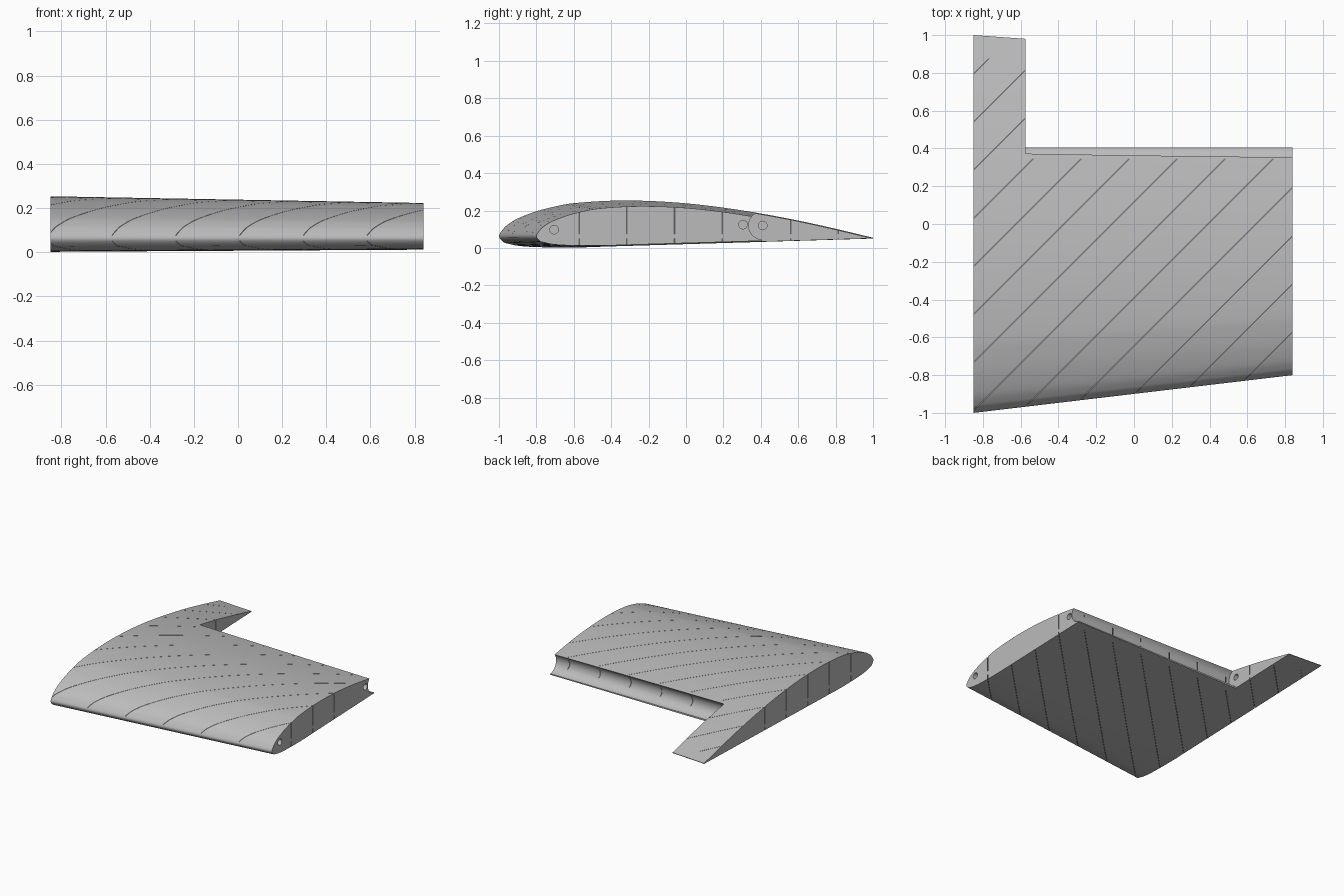
import bpy
import bmesh
from math import pi, sqrt
from mathutils import Matrix, Vector

cube = bpy.data.objects.get("Cube")
if cube:
    bpy.data.objects.remove(cube, do_unlink=True)

ROOT_X, TIP_X, STRIP_X = -0.85, 0.84, -0.575
HINGE_Y, HINGE_Z = 0.41, 0.12
NOSE_Z = 0.063

grey = bpy.data.materials.new("light grey")
grey.use_nodes = True
colour = (0.5, 0.5, 0.5, 1)
grey.diffuse_color = colour
grey.node_tree.nodes["Principled BSDF"].inputs["Base Color"].default_value = colour


def make_object(name, bm):
    bmesh.ops.recalc_face_normals(bm, faces=bm.faces)
    mesh = bpy.data.meshes.new(name)
    bm.to_mesh(mesh)
    bm.free()
    obj = bpy.data.objects.new(name, mesh)
    bpy.context.collection.objects.link(obj)
    return obj


def add_box(bm, low, high):
    low, high = Vector(low), Vector(high)
    size = Matrix.Diagonal(high - low).to_4x4()
    bmesh.ops.create_cube(bm, size=1, matrix=Matrix.Translation((low + high) / 2) @ size)


def add_rod(bm, x0, x1, y, z, radius, sides):
    place = Matrix.Translation(((x0 + x1) / 2, y, z)) @ Matrix.Rotation(pi / 2, 4, "Y")
    bmesh.ops.create_cone(bm, cap_ends=True, segments=sides, radius1=radius,
                          radius2=radius, depth=x1 - x0, matrix=place)


def cut(target, bm):
    """Subtract a temporary cutter from the target."""
    cutter = make_object("cutter", bm)
    cutter.hide_render = True
    mod = target.modifiers.new("cut", "BOOLEAN")
    mod.operation = "DIFFERENCE"
    mod.solver = "EXACT"
    mod.object = cutter
    bpy.context.view_layer.objects.active = target
    bpy.ops.object.modifier_apply(modifier=mod.name)
    bpy.data.objects.remove(cutter, do_unlink=True)


# Airfoil heights in percent of chord, from nose to tail
upper = [(0, 3.5), (1.2, 5.4), (2.5, 6.5), (5, 7.9), (10, 9.6), (15, 10.7), (20, 11.4),
         (30, 11.75), (40, 11.4), (50, 10.5), (60, 9.1), (70, 7.3), (80, 5.2), (90, 2.8), (100, 0.2)]
lower = [(100, 0), (60, 0), (30, 0), (20, 0), (10, 0.4), (5, 0.9), (2.5, 1.5), (1.2, 1.9)]


def smooth_loop(points, steps):
    """Round the nose and back with a spline, keeping the tail sharp."""
    result = []
    for i in range(len(points) - 1):
        p0, p1 = points[max(i - 1, 0)], points[i]
        p2, p3 = points[i + 1], points[min(i + 2, len(points) - 1)]
        for s in range(steps):
            t = s / steps
            result.append(p1 + (p2 - p0) * t / 2 + (p0 * 2 - p1 * 5 + p2 * 4 - p3) * t * t / 2
                          + (p1 * 3 - p0 - p2 * 3 + p3) * t ** 3 / 2)
    return result + [points[-1]]


contour = smooth_loop([Vector(p) / 100 for p in lower + upper], 4)

# Tapered wing body, lofted from root to tip
bm = bmesh.new()
rings = []
STATIONS = 6
for i in range(STATIONS + 1):
    t = i / STATIONS
    x = ROOT_X + (TIP_X - ROOT_X) * t
    nose, tail = -1 + 0.2 * t, 1 - 0.12 * t
    chord = tail - nose
    ring = []
    for u, h in contour:
        z = NOSE_Z + chord * ((h - 0.035) * 1.04 + 0.03 * u)
        ring.append(bm.verts.new((x, nose + chord * u, max(z, 0))))
    rings.append(ring)
count = len(contour)
for a, b in zip(rings, rings[1:]):
    for j in range(count):
        k = (j + 1) % count
        bm.faces.new((a[j], a[k], b[k], b[j]))
bm.faces.new(rings[0])
bm.faces.new(rings[-1])
wing = make_object("wing_panel", bm)
wing.data.materials.append(grey)

# Rear opening for the control surface
bm = bmesh.new()
add_box(bm, (STRIP_X, 0.405, -0.2), (1, 1.2, 0.5))
cut(wing, bm)

# Concave hinge cove along the opening
bm = bmesh.new()
add_rod(bm, STRIP_X, 1, HINGE_Y, HINGE_Z, 0.075, 48)
cut(wing, bm)

# Blind sockets for the two spars and the hinge pin
bm = bmesh.new()
add_rod(bm, 0.6, 1, -0.705, 0.098, 0.023, 24)
add_rod(bm, 0.6, 1, 0.305, 0.125, 0.023, 24)
add_rod(bm, STRIP_X - 0.12, STRIP_X + 0.1, HINGE_Y, HINGE_Z, 0.023, 24)
cut(wing, bm)

# Hairline diagonal slits in the upper and lower skins
bm = bmesh.new()
for k in range(-9, 4):
    c = 0.88 + 0.2545 * k
    start = max(-0.9, -1.1 - c)
    end = min(-0.5, 0.9 - c) if c > 1 else min(0.9, 0.345 - c)
    for bottom, top in ((0.075, 0.4), (-0.1, 0.05)):
        middle = (start + end) / 2
        place = Matrix.Translation((middle, middle + c, (bottom + top) / 2))
        size = Matrix.Diagonal(((end - start) * sqrt(2), 0.002, top - bottom, 1))
        bmesh.ops.create_cube(bm, size=1, matrix=place @ Matrix.Rotation(pi / 4, 4, "Z") @ size)
cut(wing, bm)

# Smooth skin with crisp edges
bpy.ops.object.select_all(action="DESELECT")
wing.select_set(True)
bpy.context.view_layer.objects.active = wing
bpy.ops.object.shade_smooth_by_angle(angle=pi / 6)
